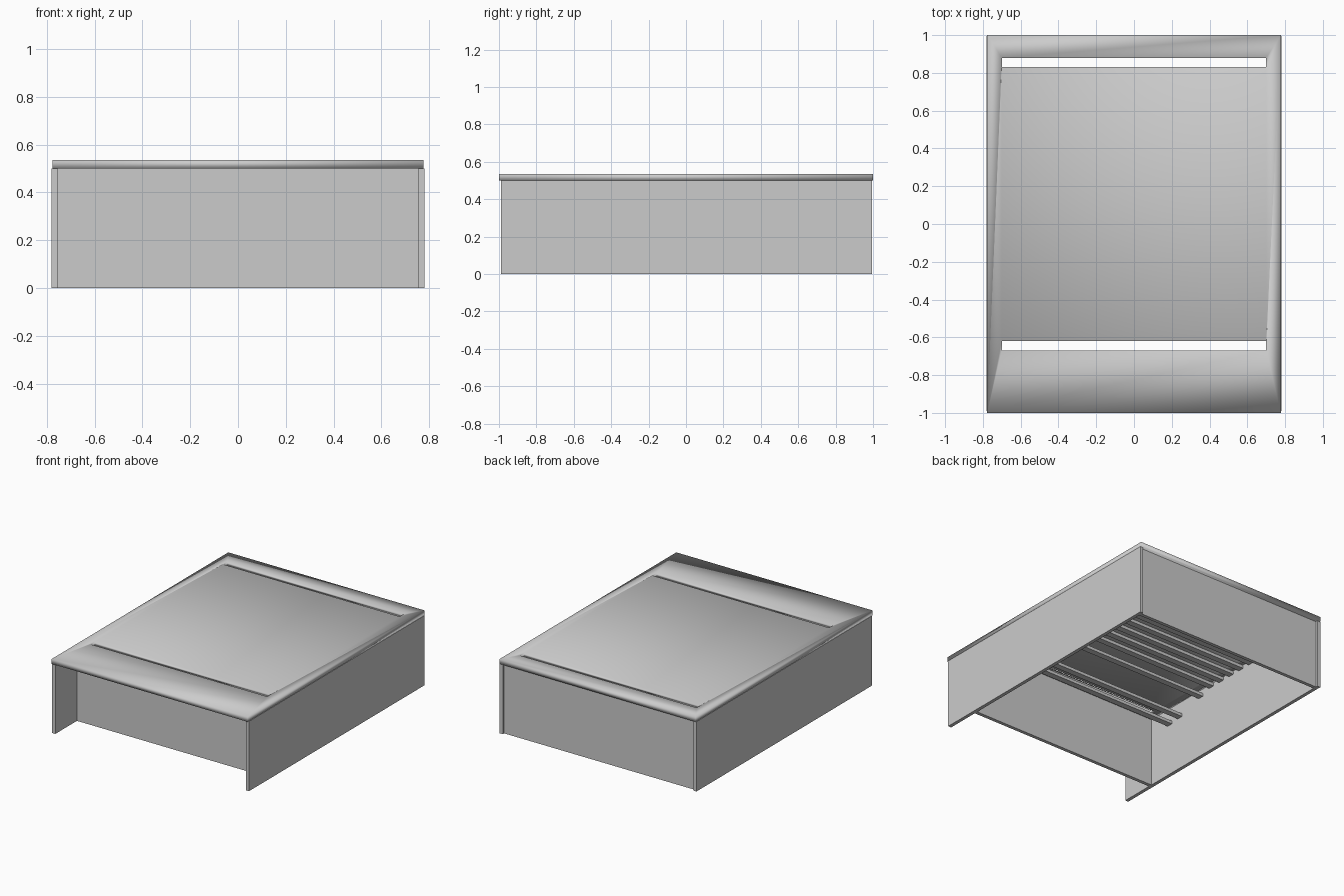
import bpy, bmesh

if "Cube" in bpy.data.objects:
    bpy.data.objects.remove(bpy.data.objects["Cube"])


def box(name, x0, x1, y0, y1, z0, z1):
    bm = bmesh.new()
    bmesh.ops.create_cube(bm, size=1)
    for v in bm.verts:
        v.co.x = x0 if v.co.x < 0 else x1
        v.co.y = y0 if v.co.y < 0 else y1
        v.co.z = z0 if v.co.z < 0 else z1
    me = bpy.data.meshes.new(name)
    bm.to_mesh(me)
    bm.free()
    ob = bpy.data.objects.new(name, me)
    bpy.context.collection.objects.link(ob)
    return ob


# Top board: one smooth-shaded slab with two long slots
X, S, Z0, Z1 = 0.777, 0.70, 0.50, 0.535
rows = [-0.67, -0.62, 0.83, 0.88]
bm = bmesh.new()
outer = [bm.verts.new(p) for p in [(-X, -1, Z1), (X, -1, Z1), (X, 1, Z1), (-X, 1, Z1)]]
left = [bm.verts.new((-S, y, Z1)) for y in rows]
right = [bm.verts.new((S, y, Z1)) for y in rows]
bm.faces.new([outer[0], outer[1], right[0], left[0]])
bm.faces.new([outer[1], outer[2]] + right[::-1])
bm.faces.new([outer[2], outer[3], left[3], right[3]])
bm.faces.new([outer[3], outer[0]] + left)
bm.faces.new([left[1], right[1], right[2], left[2]])
top_faces = list(bm.faces)
ext = bmesh.ops.extrude_face_region(bm, geom=top_faces, use_keep_orig=True)
for g in ext["geom"]:
    if isinstance(g, bmesh.types.BMVert):
        g.co.z = Z0
bmesh.ops.recalc_face_normals(bm, faces=bm.faces)
for f in bm.faces:
    f.smooth = True
me = bpy.data.meshes.new("slotted_top")
bm.to_mesh(me)
bm.free()
bpy.context.collection.objects.link(bpy.data.objects.new("slotted_top", me))

# Side panels
for side, s in (("left", -1), ("right", 1)):
    a, b = sorted((s * 0.755, s * 0.78))
    box(side + "_side_panel", a, b, -0.99, 0.995, 0, Z0)

# Recessed front panel and slightly inset back panel
box("front_panel", -0.755, 0.755, -0.745, -0.72, 0, Z0)
box("back_panel", -0.755, 0.755, 0.955, 0.98, 0, Z0)

# Cross slats under the top, dropping towards the front
slats = [(-0.53, 0.375), (-0.425, 0.385), (-0.21, 0.445)]
slats += [(-0.10 + 0.102 * i, 0.475) for i in range(9)]
for i, (y, z) in enumerate(slats):
    box(f"slat_{i + 1}", -0.755, 0.755, y - 0.022, y + 0.022, z, z + 0.022)
